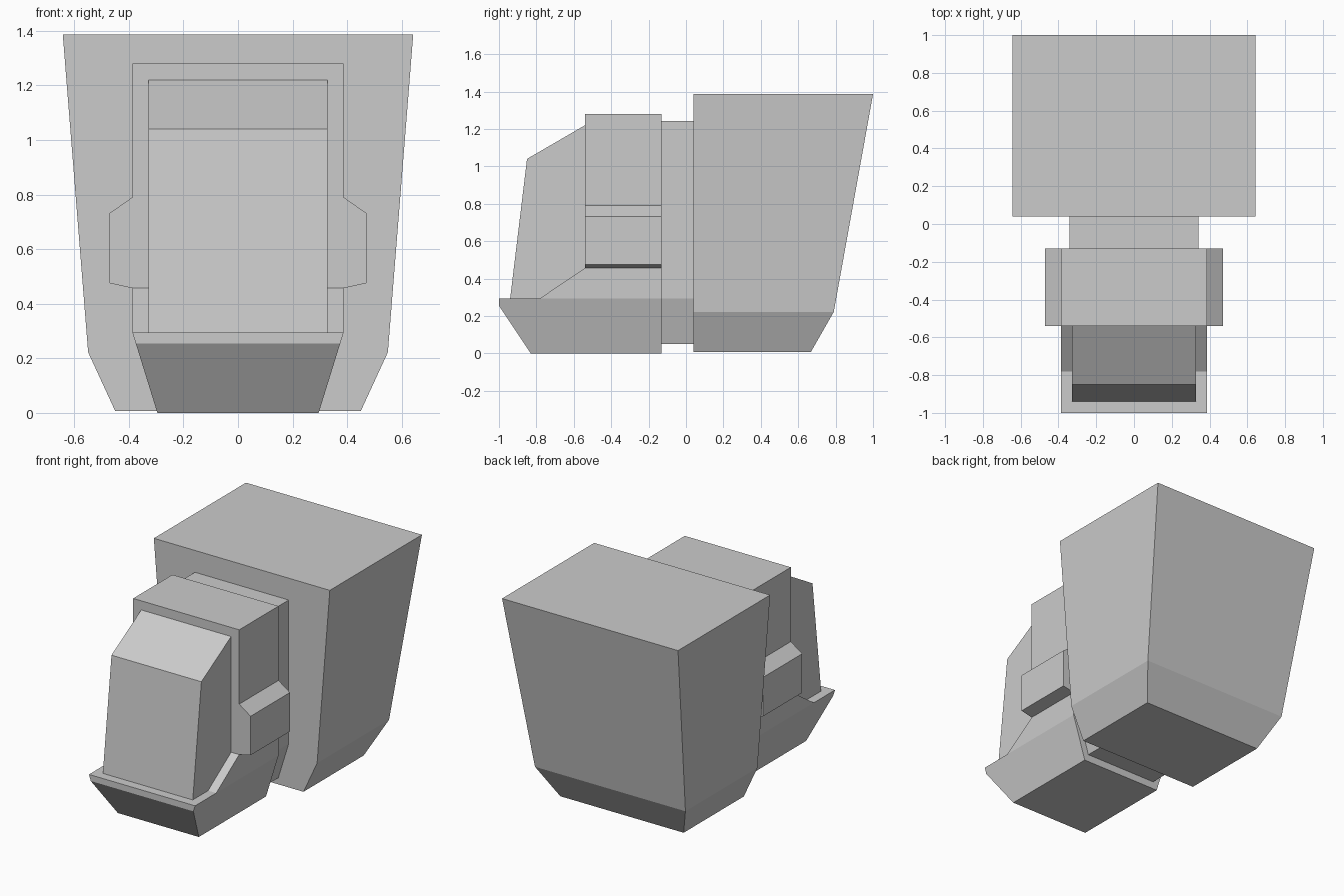
import bpy, bmesh

if "Cube" in bpy.data.objects:
    bpy.data.objects.remove(bpy.data.objects["Cube"])

CHINE = 0.295  # height where the lower sides begin to taper


def finish(name, bm):
    bmesh.ops.recalc_face_normals(bm, faces=bm.faces[:])
    mesh = bpy.data.meshes.new(name)
    bm.to_mesh(mesh)
    bm.free()
    obj = bpy.data.objects.new(name, mesh)
    bpy.context.collection.objects.link(obj)
    return obj


def prism(points, offset):
    """Extrude a closed 3D profile along an offset."""
    bm = bmesh.new()
    face = bm.faces.new([bm.verts.new(p) for p in points])
    res = bmesh.ops.extrude_face_region(bm, geom=[face], use_keep_orig=True)
    verts = [g for g in res["geom"] if isinstance(g, bmesh.types.BMVert)]
    bmesh.ops.translate(bm, verts=verts, vec=offset)
    return bm


def side_profile(name, points, half, taper=0.0):
    """Profile in y,z extruded across x; below the chine the sides lean in."""
    bm = prism([(-half, y, z) for y, z in points], (2 * half, 0, 0))
    if taper:
        bmesh.ops.bisect_plane(bm, geom=bm.verts[:] + bm.edges[:] + bm.faces[:],
                               plane_co=(0, 0, CHINE), plane_no=(0, 0, 1), dist=1e-5)
        for v in bm.verts:
            if v.co.z < CHINE:
                v.co.x *= 1 - taper * (CHINE - v.co.z) / half
    return finish(name, bm)


# Cab hull with projecting lower lip
side_profile("cab_hull", [(-1, CHINE), (-0.78, CHINE), (-0.54, 0.457), (-0.54, 1.28),
                          (-0.13, 1.28), (-0.13, 0), (-0.83, 0), (-1, 0.255)], 0.387, 0.31)

# Sloped front of the cab
side_profile("cab_front", [(-0.94, CHINE), (-0.85, 1.04), (-0.54, 1.22),
                           (-0.54, 0.457), (-0.78, CHINE)], 0.328)

# Recessed neck joining cab and rear body
side_profile("neck", [(-0.13, 0.05), (-0.13, 1.243), (0.04, 1.243), (0.04, 0.05)], 0.342, 0.31)

# Side pods on the cab
for side, label in ((1, "right"), (-1, "left")):
    outline = [(0.387, 0.79), (0.47, 0.732), (0.47, 0.475), (0.387, 0.457)]
    finish(label + "_side_pod",
           prism([(side * x, -0.54, z) for x, z in outline], (0, 0.41, 0)))

# Rear body: stacked rectangles narrowing downward, with a flat front
bm = bmesh.new()
rings = []
for half, back, z in ((0.45, 0.667, 0.007), (0.549, 0.79, 0.222), (0.642, 1.0, 1.387)):
    rings.append([bm.verts.new(p) for p in
                  ((-half, 0.04, z), (half, 0.04, z), (half, back, z), (-half, back, z))])
for low, high in zip(rings, rings[1:]):
    for i in range(4):
        j = (i + 1) % 4
        bm.faces.new((low[i], low[j], high[j], high[i]))
bm.faces.new(rings[0][::-1])
bm.faces.new(rings[-1])
finish("rear_body", bm)
